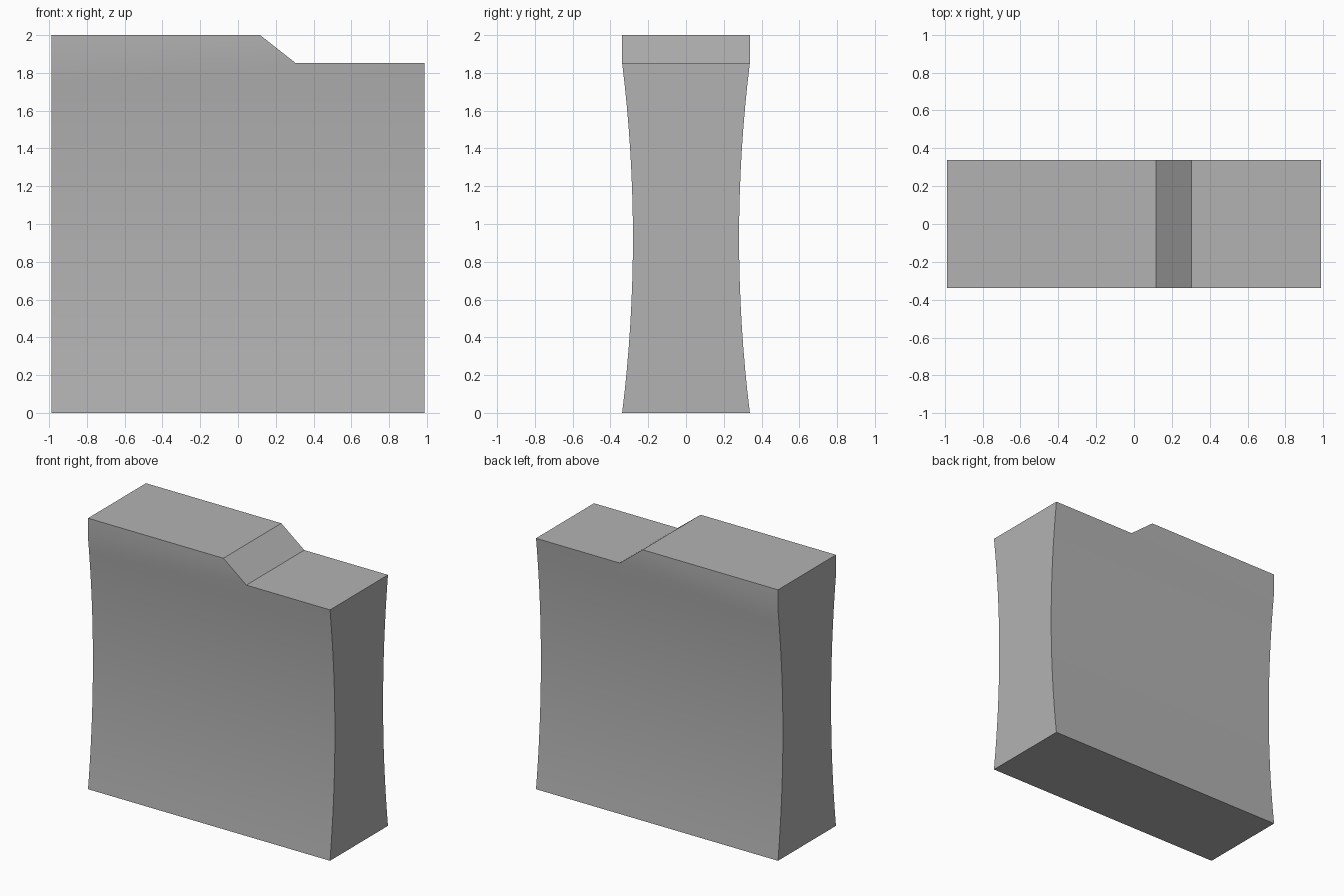
import bpy, bmesh

if "Cube" in bpy.data.objects:
    bpy.data.objects.remove(bpy.data.objects["Cube"])

HALF_W, EDGE_Y, WAIST_Y = 0.988, 0.338, 0.281
LOW_TOP, HIGH_TOP = 1.852, 2.0
RAMP_LOW_X, RAMP_HIGH_X = 0.305, 0.117
STEPS = 16

grey = bpy.data.materials.new("grey")
grey.diffuse_color = (0.45, 0.45, 0.45, 1)
grey.use_nodes = True
grey.node_tree.nodes["Principled BSDF"].inputs["Base Color"].default_value = grey.diffuse_color

bm = bmesh.new()


def depth(z):
    """Half depth of the concave sides at height z."""
    t = 2 * z / LOW_TOP - 1
    return WAIST_Y + (EDGE_Y - WAIST_Y) * t * t


def side(sign):
    """Rows of vertices for one broad side, then the raised top edge."""
    rows = []
    for i in range(STEPS + 1):
        z = LOW_TOP * i / STEPS
        rows.append([bm.verts.new((x, sign * depth(z), z))
                     for x in (-HALF_W, RAMP_LOW_X, HALF_W)])
    rows.append([bm.verts.new((x, sign * EDGE_Y, HIGH_TOP))
                 for x in (-HALF_W, RAMP_HIGH_X)])
    return rows


front, back = side(-1), side(1)

# Concave broad sides, with the flat raised strip above
for rows in (front, back):
    for a, b in zip(rows, rows[1:]):
        for c in range(len(b) - 1):
            bm.faces.new((a[c], a[c + 1], b[c + 1], b[c]))

# Narrow ends
bm.faces.new([r[0] for r in front] + [r[0] for r in reversed(back)])
bm.faces.new([r[2] for r in front[:-1]] + [r[2] for r in reversed(back[:-1])])

# Underside, low top, ramp and raised top
for c in (0, 1):
    bm.faces.new((front[0][c], front[0][c + 1], back[0][c + 1], back[0][c]))
outline = [(-1, 0), (-1, 1), (-2, 1), (-2, 2)]
for (r0, c0), (r1, c1) in zip(outline, outline[1:]):
    bm.faces.new((front[r0][c0], front[r1][c1], back[r1][c1], back[r0][c0]))

bmesh.ops.recalc_face_normals(bm, faces=bm.faces)
mesh = bpy.data.meshes.new("stepped_block")
bm.to_mesh(mesh)
bm.free()
mesh.materials.append(grey)

block = bpy.data.objects.new("stepped_block", mesh)
bpy.context.collection.objects.link(block)
bpy.context.view_layer.objects.active = block
block.select_set(True)
bpy.ops.object.shade_smooth_by_angle(angle=0.5)
